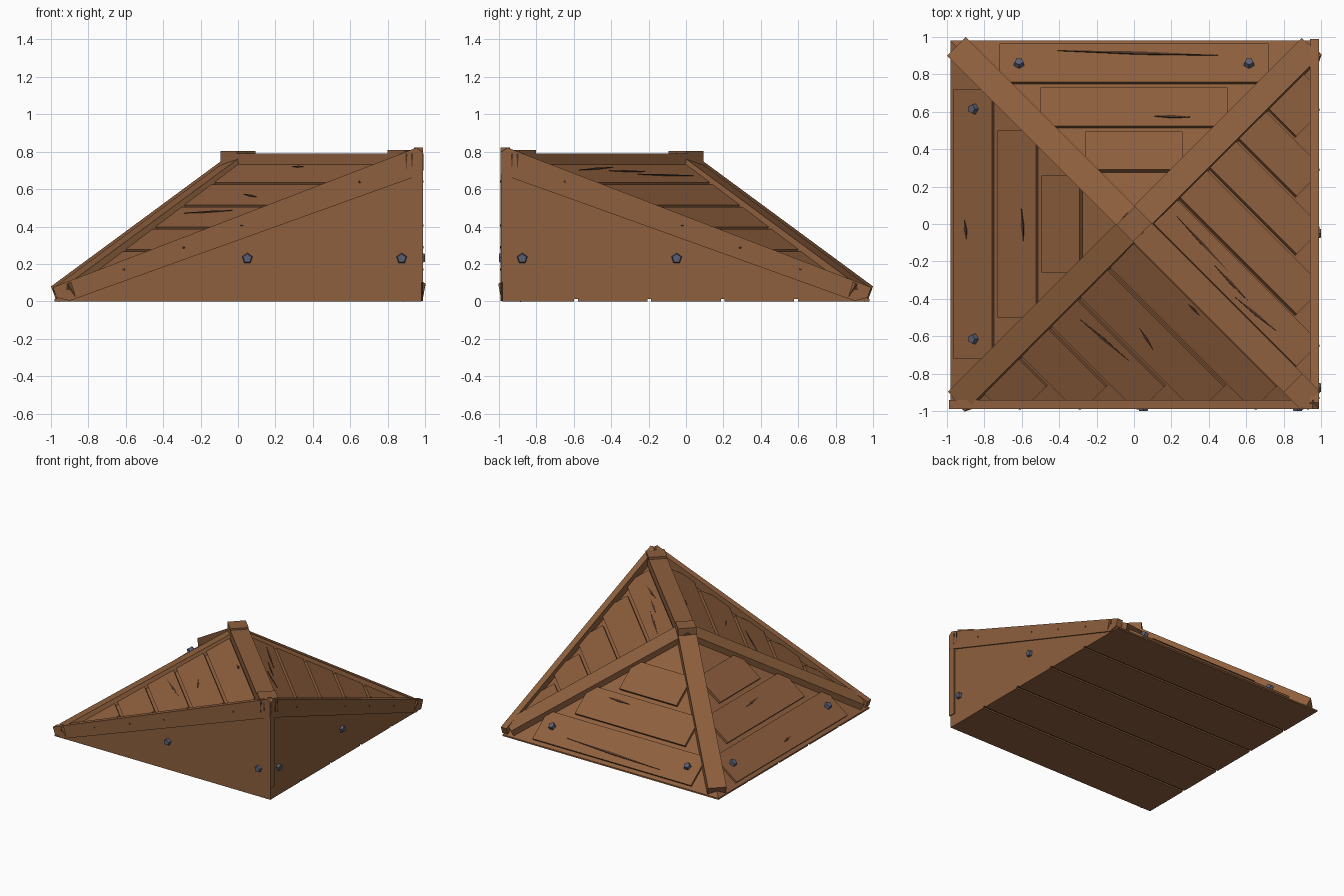
import bpy, bmesh
from mathutils import Vector

cube = bpy.data.objects.get("Cube")
if cube:
    bpy.data.objects.remove(cube)


def material(name, rgb):
    m = bpy.data.materials.new(name)
    m.use_nodes = True
    m.diffuse_color = (*rgb, 1)
    m.node_tree.nodes["Principled BSDF"].inputs["Base Color"].default_value = (*rgb, 1)
    return m


WOOD = material("brown wood", (0.27, 0.115, 0.047))
GRAIN = material("dark grain", (0.07, 0.032, 0.018))
STEEL = material("blue grey steel", (0.10, 0.11, 0.17))

H = 0.74      # height of peak and ridge
B = 0.98      # half width of the body
FLOOR = 0.012


def finish(name, bm, *mats):
    bmesh.ops.recalc_face_normals(bm, faces=bm.faces[:])
    me = bpy.data.meshes.new(name)
    bm.to_mesh(me)
    bm.free()
    for m in mats:
        me.materials.append(m)
    ob = bpy.data.objects.new(name, me)
    bpy.context.collection.objects.link(ob)
    return ob


def prism(name, low, high, mat):
    """Closed solid between two matching outlines."""
    bm = bmesh.new()
    a = [bm.verts.new(p) for p in low]
    b = [bm.verts.new(p) for p in high]
    bm.faces.new(a)
    bm.faces.new(b)
    for i in range(len(a)):
        j = (i + 1) % len(a)
        bm.faces.new((a[i], a[j], b[j], b[i]))
    return finish(name, bm, mat)


def swap(p):
    """Mirror across the ridge line: front side <-> right-hand side."""
    return Vector((-p[1], -p[0], *p[2:]))


class Slope:
    """Roof plane z = H + a*x + b*y."""
    def __init__(self, a, b):
        self.a, self.b = a, b
        self.n = Vector((-a, -b, 1)).normalized()

    def at(self, p, t):
        return Vector((p[0], p[1], H + self.a * p[0] + self.b * p[1])) + self.n * t

    def slab(self, name, pts, t0, t1, mat):
        prism(name, [self.at(p, t0) for p in pts], [self.at(p, t1) for p in pts], mat)


k = H / B
left_slope, back_slope = Slope(k, 0), Slope(0, -k)
front_slope, right_slope = Slope(k / 2, k / 2), Slope(-k / 2, -k / 2)


def beam(name, p, q, up, width, thick):
    """Square-ended timber; p and q lie on the middle of its top face."""
    p, q = Vector(p), Vector(q)
    d = (q - p).normalized()
    side = d.cross(up).normalized()
    up = side.cross(d).normalized()
    s = side * width / 2
    top = [p + s, q + s, q - s, p - s]
    prism(name, [v - up * thick for v in top], top, WOOD)


def stud(name, pos, normal, radius, depth, mat, sides=5):
    bm = bmesh.new()
    bmesh.ops.create_cone(bm, cap_ends=True, segments=sides, radius1=radius,
                          radius2=radius * 0.75, depth=depth)
    rot = Vector(normal).to_track_quat("Z", "Y").to_matrix()
    bmesh.ops.rotate(bm, matrix=rot, verts=bm.verts[:])
    bmesh.ops.translate(bm, vec=Vector(pos), verts=bm.verts[:])
    finish(name, bm, mat)


# Solid body with a dark underside that shows between the floor boards
bm = bmesh.new()
A, Bc, C, D, E, P = [bm.verts.new(v) for v in (
    (-B, -B, FLOOR), (B, -B, FLOOR), (B, B, FLOOR), (-B, B, FLOOR), (B, -B, H), (0, 0, H))]
for f in ((A, Bc, E), (Bc, C, E), (A, E, P), (E, C, P), (C, D, P), (D, A, P)):
    bm.faces.new(f)
bm.faces.new((A, D, C, Bc)).material_index = 1
finish("body", bm, WOOD, GRAIN)

# Floor boards
step = 2 * B / 5
for i in range(5):
    y0 = -B + i * step + (0.01 if i else 0)
    y1 = -B + (i + 1) * step - (0.01 if i < 4 else 0)
    pts = [(-B, y0), (B, y0), (B, y1), (-B, y1)]
    prism("floor_board", [(*p, 0) for p in pts], [(*p, FLOOR) for p in pts], WOOD)

# Straight boards on the back and left slopes
for half, y0, y1 in ((0.72, 0.745, 0.95), (0.5, 0.51, 0.715), (0.26, 0.275, 0.48)):
    pts = [(-half, y0), (half, y0), (half, y1), (-half, y1)]
    back_slope.slab("back_board", pts, -0.01, 0.025, WOOD)
    left_slope.slab("left_board", [swap(p) for p in pts], -0.01, 0.025, WOOD)

# Diagonal boards with clipped ends on the right and front slopes
seams = (0.07, 0.35, 0.67, 0.98, 1.30, 1.70)
for s, nxt in zip(seams, seams[1:]):
    s0, s1 = s + 0.02, nxt - 0.01
    pts = [(s0 / 2 + 0.03, s0 / 2 - 0.03), (0.86, s0 - 0.86), (0.945, s0 - 0.775),
           (0.945, s1 - 0.945), (s1 / 2 + 0.03, s1 / 2 - 0.03)]
    right_slope.slab("right_board", pts, -0.01, 0.028, WOOD)
    front_slope.slab("front_board", [swap(p) for p in pts], -0.01, 0.028, WOOD)

# Grain cracks, as thin slivers on the boards
cracks = (
    (back_slope, (-0.41, 0.91), (0.45, 0.885)), (back_slope, (0.11, 0.56), (0.30, 0.555)),
    (left_slope, (-0.89, 0.02), (-0.88, -0.08)), (left_slope, (-0.585, 0.08), (-0.575, -0.09)),
    (right_slope, (0.22, 0.03), (0.5, -0.27)), (right_slope, (0.42, -0.23), (0.6, -0.42)),
    (right_slope, (0.53, -0.4), (0.75, -0.58)), (front_slope, (-0.28, -0.5), (-0.02, -0.72)),
    (front_slope, (0.04, -0.55), (0.11, -0.66)), (front_slope, (0.3, -0.42), (0.36, -0.48)))
for slope, a, b in cracks:
    a, b = Vector(a), Vector(b)
    w = (b - a).orthogonal().normalized() * 0.007
    mid = (a + b) / 2
    slope.slab("grain_crack", [a, mid + w, b, mid - w], 0.02, 0.031, GRAIN)

# Hip beams, rolled to sit between the two slopes they cover
hips = (("back_left_hip", -1, 1, left_slope, back_slope),
        ("front_left_hip", -1, -1, left_slope, front_slope),
        ("back_right_hip", 1, 1, back_slope, right_slope))
for name, sx, sy, s1, s2 in hips:
    beam(name, (0.95 * sx, 0.95 * sy, 0.08), (0, 0, 0.78), s1.n + s2.n, 0.14, 0.08)

# Ridge beam, peak cap and corner cap
UP = Vector((0, 0, 1))
beam("ridge_beam", (-0.03, 0.03, 0.79), (0.94, -0.94, 0.79), UP, 0.14, 0.07)
beam("peak_cap", (-0.045, 0.045, 0.803), (0.045, -0.045, 0.803), UP, 0.14, 0.065)
beam("corner_cap", (0.85, -0.85, 0.808), (0.94, -0.94, 0.808), UP, 0.14, 0.09)


def wall_piece(name, outline, y0, y1, mat=WOOD):
    """Outline in x, z on the front wall, repeated on the right-hand wall."""
    lo = [(x, y0, z) for x, z in outline]
    hi = [(x, y1, z) for x, z in outline]
    prism("front_" + name, lo, hi, mat)
    prism("right_" + name, [swap(p) for p in lo], [swap(p) for p in hi], mat)


# Sloping rails, corner posts and splits on the two upright walls
wall_piece("rail", [(-0.99, 0.075), (-0.97, 0.02), (-0.9, 0.003), (0.93, 0.66),
                    (0.985, 0.68), (0.985, 0.8), (0.955, 0.822), (0.9, 0.8)], -0.99, -0.94)
wall_piece("corner_post", [(0.93, 0.1), (0.988, 0.1), (0.988, 0.7), (0.93, 0.7)], -0.988, -0.93)
for x in (0.9, 0.93):
    wall_piece("split", [(x - 0.006, 0.79), (x, 0.7), (x + 0.006, 0.79)], -0.992, -0.986, GRAIN)
wall_piece("end_split", [(-0.91, 0.1), (-0.9, 0.06), (-0.92, 0.06)], -0.992, -0.986, GRAIN)

# Small nails along the rails
for x in (-0.61, -0.29, 0.02, 0.65):
    p = Vector((x, -0.989, 0.397 + 0.373 * x))
    stud("front_nail", p, (0, -1, 0), 0.008, 0.008, GRAIN)
    stud("right_nail", swap(p), (1, 0, 0), 0.008, 0.008, GRAIN)

# Bolts on the walls
for x in (0.05, 0.875):
    p = Vector((x, -0.985, 0.23))
    stud("front_bolt", p, (0, -1, 0), 0.032, 0.03, STEEL)
    stud("right_bolt", swap(p), (1, 0, 0), 0.032, 0.03, STEEL)

# Bolts on the lowest slope boards
for side in (-0.615, 0.615):
    p = (side, 0.84)
    stud("back_bolt", back_slope.at(p, 0.035), back_slope.n, 0.032, 0.03, STEEL)
    stud("left_bolt", left_slope.at(swap(p), 0.035), left_slope.n, 0.032, 0.03, STEEL)
